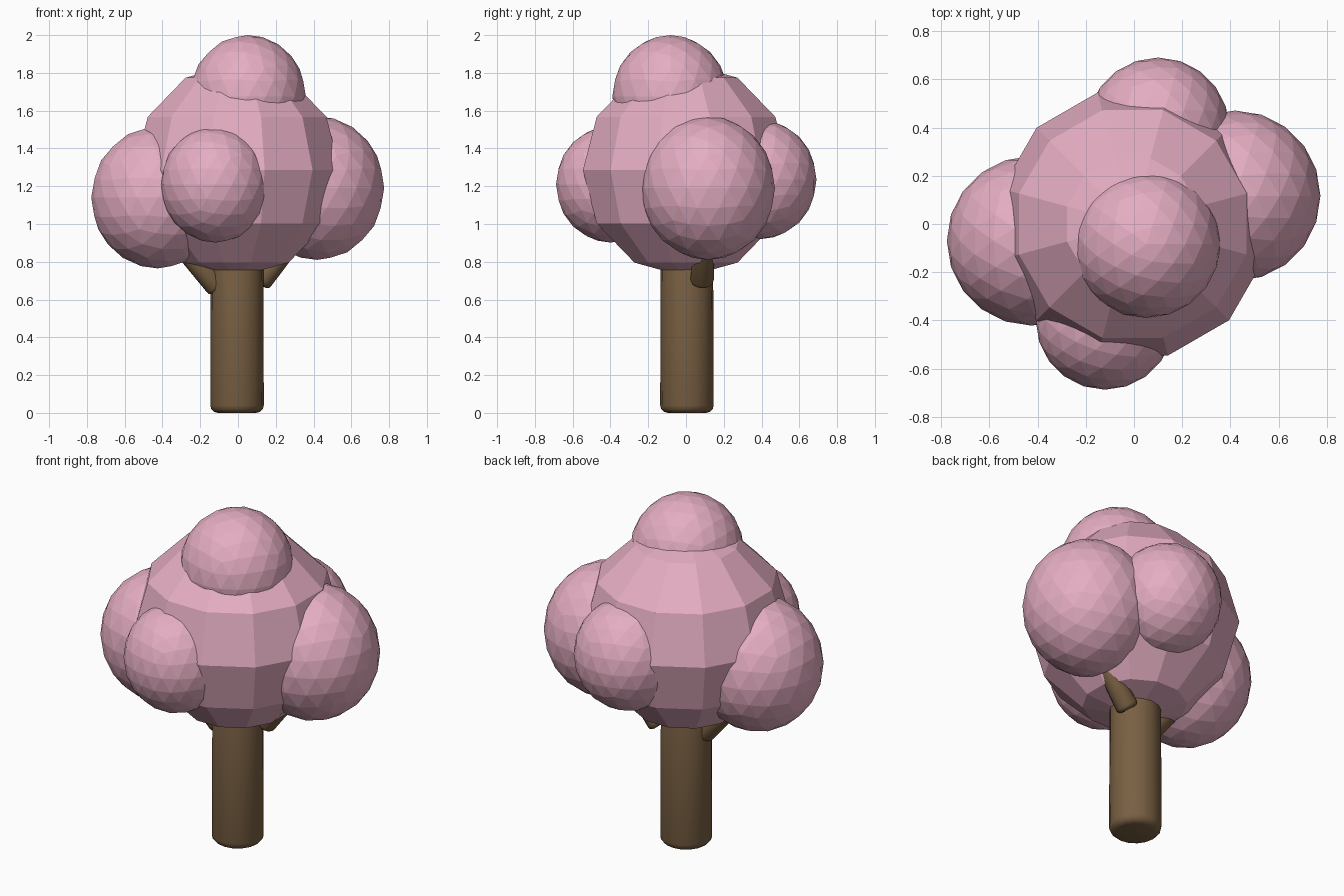
import bpy, math
from mathutils import Vector

if "Cube" in bpy.data.objects:
    bpy.data.objects.remove(bpy.data.objects["Cube"])


def material(name, color):
    m = bpy.data.materials.new(name)
    m.diffuse_color = color
    m.use_nodes = True
    m.node_tree.nodes["Principled BSDF"].inputs["Base Color"].default_value = m.diffuse_color
    return m


BARK = material("bark", (0.19, 0.115, 0.055, 1))
BLOSSOM = material("blossom", (0.78, 0.42, 0.54, 1))


def finish(name, mat, smooth_angle=None):
    ob = bpy.context.object
    ob.name = name
    ob.data.materials.append(mat)
    if smooth_angle:
        bpy.ops.object.shade_smooth_by_angle(angle=math.radians(smooth_angle))
    return ob


def limb(name, start, end, r1, r2, sides, bevel):
    # tapered round bar between two points, with rounded ends
    a, b = Vector(start), Vector(end)
    bpy.ops.mesh.primitive_cone_add(vertices=sides, radius1=r1, radius2=r2,
                                    depth=(b - a).length, location=(a + b) / 2,
                                    rotation=(b - a).to_track_quat('Z', 'Y').to_euler())
    ob = bpy.context.object
    mod = ob.modifiers.new("round_ends", 'BEVEL')
    mod.width = bevel
    mod.segments = 3
    mod.limit_method = 'ANGLE'
    mod.angle_limit = math.radians(50)
    bpy.ops.object.modifier_apply(modifier=mod.name)
    return finish(name, BARK, 35)


# Trunk and the two branches that hold the side clumps
limb("trunk", (-0.005, 0.005, 0), (-0.005, 0.005, 0.95), 0.142, 0.138, 16, 0.04)
limb("branch_right", (0.11, 0.085, 0.69), (0.36, 0.10, 0.99), 0.064, 0.045, 12, 0.025)
limb("branch_left", (-0.10, -0.01, 0.66), (-0.38, -0.05, 0.97), 0.064, 0.045, 12, 0.025)

# Large faceted crown
bpy.ops.mesh.primitive_uv_sphere_add(segments=12, ring_count=6, radius=0.565,
                                     location=(-0.005, 0, 1.285),
                                     rotation=(0, 0, math.radians(15)))
finish("crown", BLOSSOM)

# Smaller rounded clumps: name, centre, horizontal and vertical radius
clumps = [
    ("clump_top", (0.052, -0.083, 1.675), 0.307, 0.325),
    ("clump_left", (-0.425, -0.07, 1.14), 0.352, 0.375),
    ("clump_right", (0.42, 0.117, 1.19), 0.354, 0.38),
    ("clump_front", (-0.12, -0.40, 1.21), 0.288, 0.308),
    ("clump_back", (0.10, 0.395, 1.235), 0.296, 0.315),
]
for name, loc, r, rz in clumps:
    bpy.ops.mesh.primitive_ico_sphere_add(subdivisions=3, radius=1, location=loc)
    bpy.context.object.scale = (r, r, rz)
    bpy.ops.object.transform_apply(location=False, rotation=False, scale=True)
    finish(name, BLOSSOM)
